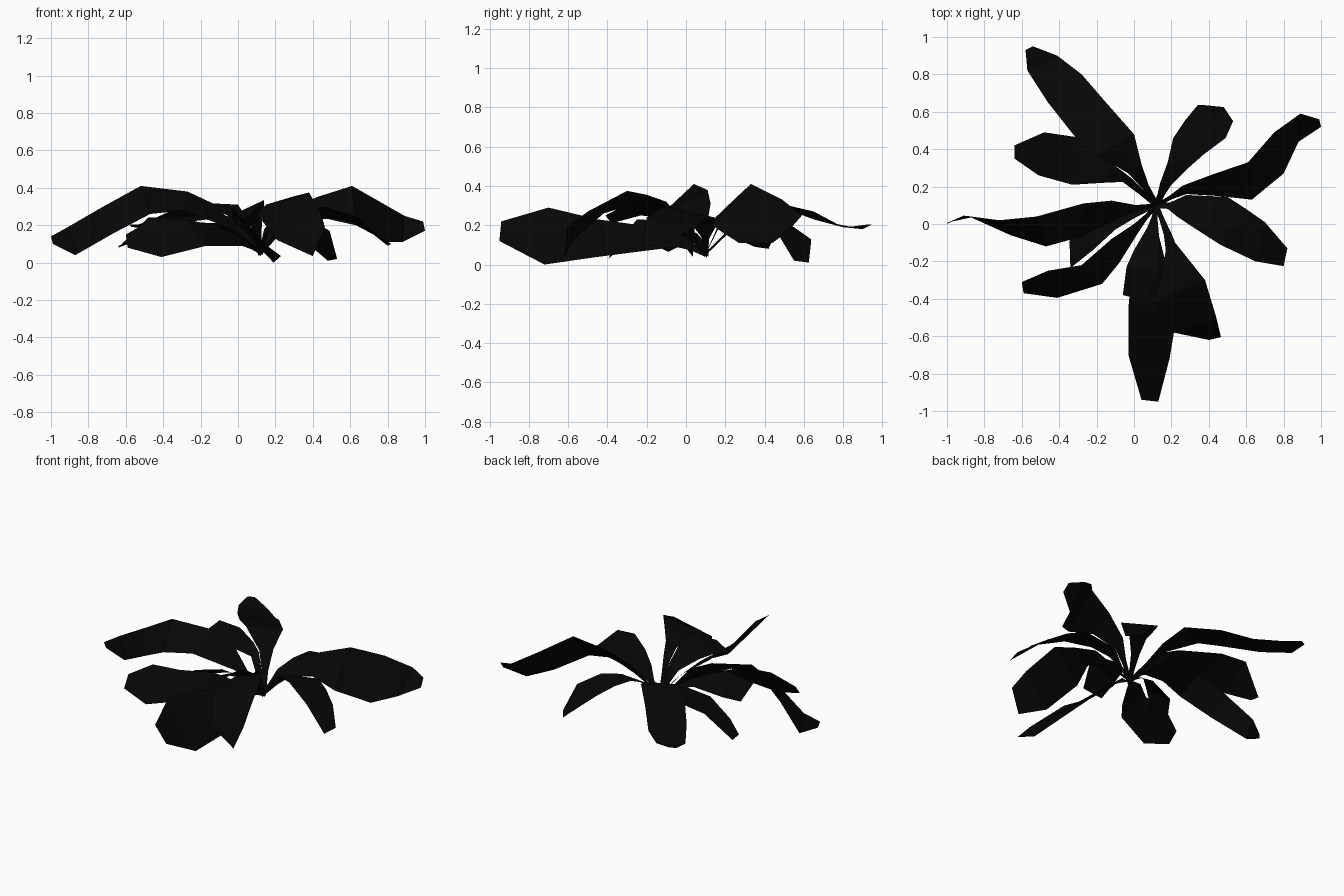
import bpy
from mathutils import Vector

black = bpy.data.materials.new("near_black_leaf")
black.diffuse_color = (0.002, 0.002, 0.002, 1)

CROWN = Vector((0.12, 0.10, 0.055))   # point where all stalks meet


def leaf(name, *rungs):
    """Flat-faced leaf blade: cross rungs (edge a, edge b) from stalk to tip."""
    pairs = [(Vector(r[:3]), Vector(r[3:])) for r in rungs]
    # narrow stalk running from the crown into the first rung
    a, b = pairs[0]
    mid = (a + b) / 2
    side = (a - b).normalized() * 0.016
    start = CROWN - (mid - CROWN).normalized() * 0.01
    neck = CROWN.lerp(mid, 0.5)
    pairs = [(start + side, start - side), (neck + side * 1.2, neck - side * 1.2)] + pairs
    verts = [v for p in pairs for v in p]
    faces = [(2 * i, 2 * i + 1, 2 * i + 3, 2 * i + 2) for i in range(len(pairs) - 1)]
    me = bpy.data.meshes.new(name)
    me.from_pydata(verts, [], faces)
    me.materials.append(black)
    bpy.context.collection.objects.link(bpy.data.objects.new(name, me))


# long leaf, back left
leaf("leaf_back_left_long",
     (-0.03, 0.27, 0.24, 0.04, 0.32, 0.25),
     (-0.20, 0.37, 0.32, 0.00, 0.48, 0.31),
     (-0.31, 0.46, 0.30, -0.15, 0.65, 0.27),
     (-0.46, 0.65, 0.23, -0.28, 0.80, 0.19),
     (-0.57, 0.82, 0.19, -0.41, 0.90, 0.18),
     (-0.58, 0.93, 0.205, -0.54, 0.95, 0.205))

# short leaf, back left
leaf("leaf_back_left_short",
     (-0.06, 0.225, 0.21, -0.02, 0.25, 0.24),
     (-0.17, 0.22, 0.23, -0.10, 0.31, 0.26),
     (-0.33, 0.21, 0.21, -0.31, 0.465, 0.245),
     (-0.51, 0.26, 0.13, -0.48, 0.49, 0.24),
     (-0.64, 0.35, 0.09, -0.64, 0.42, 0.08))

# long tilted leaf, left
leaf("leaf_left",
     (-0.12, 0.125, 0.31, -0.06, 0.04, 0.19),
     (-0.27, 0.11, 0.38, -0.29, -0.07, 0.28),
     (-0.52, 0.04, 0.41, -0.47, -0.12, 0.26),
     (-0.72, 0.02, 0.30, -0.66, -0.06, 0.16),
     (-0.91, 0.045, 0.19, -0.87, 0.035, 0.04),
     (-1.00, 0.00, 0.14, -0.99, 0.01, 0.10))

# small drooping leaf beneath the left one
leaf("leaf_left_small",
     (0.00, 0.08, 0.13, 0.00, 0.03, 0.16),
     (-0.10, 0.06, 0.155, -0.10, -0.03, 0.21),
     (-0.28, 0.01, 0.115, -0.22, -0.14, 0.215),
     (-0.345, -0.09, 0.065, -0.34, -0.235, 0.135))

# leaf, front left
leaf("leaf_front_left",
     (0.00, 0.00, 0.14, 0.02, -0.05, 0.09),
     (-0.12, -0.08, 0.20, -0.08, -0.21, 0.09),
     (-0.28, -0.22, 0.23, -0.17, -0.32, 0.09),
     (-0.46, -0.25, 0.23, -0.41, -0.395, 0.03),
     (-0.60, -0.31, 0.15, -0.59, -0.37, 0.08))

# long leaf, front
leaf("leaf_front_long",
     (0.06, -0.04, 0.16, 0.13, -0.05, 0.09),
     (-0.01, -0.23, 0.20, 0.18, -0.25, 0.065),
     (-0.03, -0.45, 0.23, 0.23, -0.48, 0.035),
     (-0.03, -0.70, 0.29, 0.19, -0.72, 0.00),
     (0.04, -0.94, 0.22, 0.13, -0.95, 0.12))

# short leaf above the long front one
leaf("leaf_front_short",
     (0.07, -0.02, 0.19, 0.13, -0.02, 0.24),
     (0.00, -0.14, 0.24, 0.14, -0.14, 0.315),
     (-0.04, -0.23, 0.25, 0.14, -0.25, 0.335),
     (-0.06, -0.38, 0.21, 0.06, -0.41, 0.25))

# broad leaf, front right
leaf("leaf_front_right",
     (0.16, -0.06, 0.22, 0.20, -0.05, 0.26),
     (0.17, -0.14, 0.27, 0.22, -0.10, 0.32),
     (0.15, -0.26, 0.31, 0.30, -0.20, 0.355),
     (0.10, -0.42, 0.26, 0.38, -0.30, 0.375),
     (0.21, -0.58, 0.12, 0.44, -0.50, 0.27),
     (0.40, -0.62, 0.035, 0.465, -0.605, 0.19))

# leaf, right
leaf("leaf_right",
     (0.28, 0.155, 0.20, 0.23, 0.04, 0.21),
     (0.50, 0.145, 0.24, 0.32, -0.02, 0.27),
     (0.60, 0.08, 0.22, 0.46, -0.11, 0.30),
     (0.70, 0.01, 0.17, 0.65, -0.20, 0.24),
     (0.82, -0.13, 0.10, 0.80, -0.225, 0.09))

# long tilted leaf, back right
leaf("leaf_back_right_long",
     (0.26, 0.205, 0.26, 0.28, 0.16, 0.19),
     (0.42, 0.265, 0.35, 0.45, 0.15, 0.24),
     (0.61, 0.33, 0.41, 0.63, 0.13, 0.20),
     (0.75, 0.49, 0.33, 0.80, 0.27, 0.11),
     (0.89, 0.59, 0.25, 0.88, 0.44, 0.11),
     (0.99, 0.56, 0.22, 1.00, 0.52, 0.17))

# leaf, back
leaf("leaf_back",
     (0.14, 0.22, 0.18, 0.20, 0.21, 0.17),
     (0.18, 0.33, 0.225, 0.28, 0.29, 0.23),
     (0.21, 0.46, 0.23, 0.37, 0.37, 0.24),
     (0.27, 0.55, 0.19, 0.49, 0.46, 0.17),
     (0.34, 0.635, 0.13, 0.53, 0.55, 0.02),
     (0.38, 0.635, 0.10, 0.48, 0.625, 0.01))
